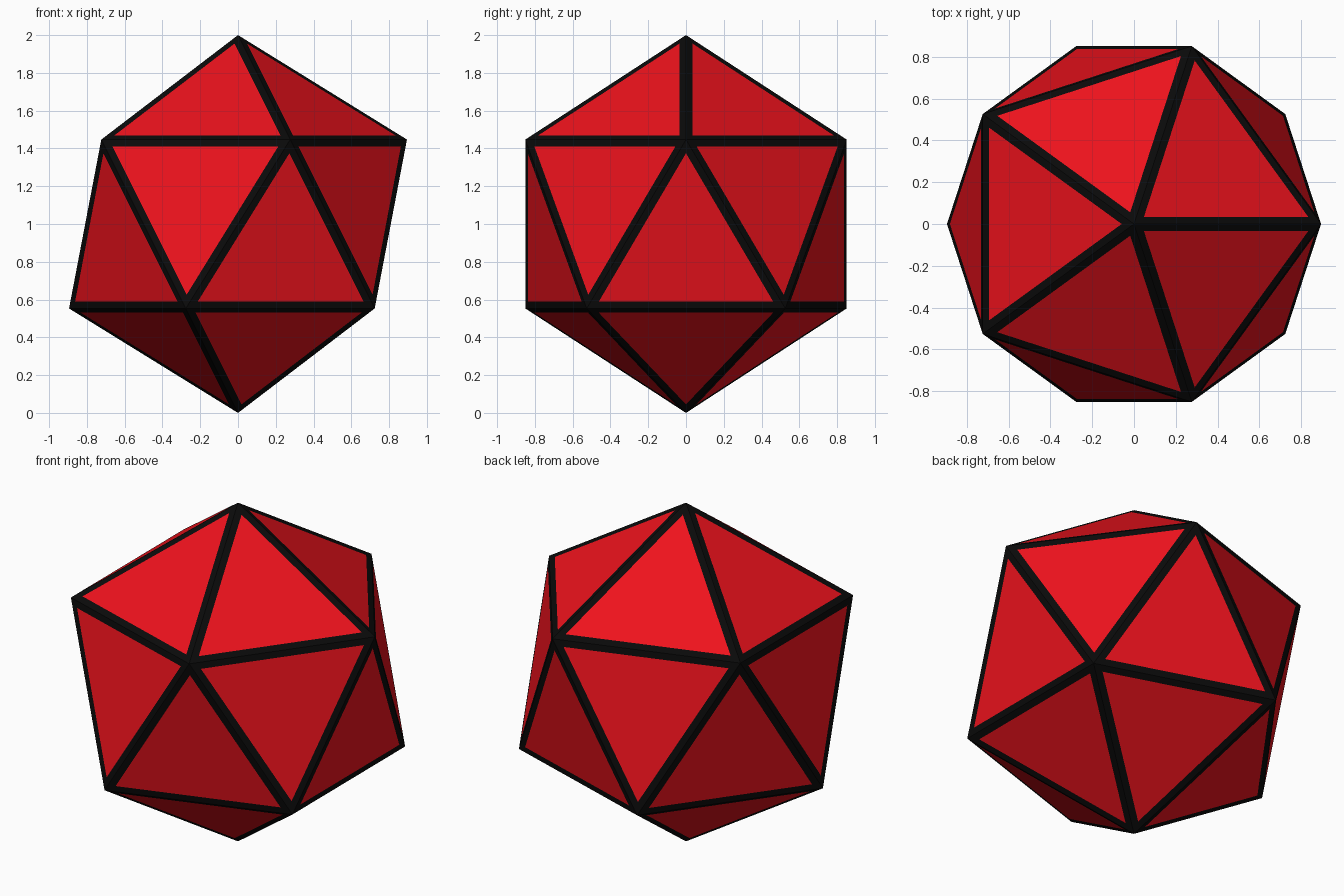
import bpy, bmesh

if "Cube" in bpy.data.objects:
    bpy.data.objects.remove(bpy.data.objects["Cube"])


def material(name, color):
    m = bpy.data.materials.new(name)
    m.diffuse_color = color
    m.use_nodes = True
    m.node_tree.nodes["Principled BSDF"].inputs["Base Color"].default_value = m.diffuse_color
    return m


# Twenty-sided solid standing on one point
bpy.ops.mesh.primitive_ico_sphere_add(subdivisions=1, radius=1, location=(0, 0, 1))
solid = bpy.context.object
solid.name = "icosahedron"
solid.data.materials.append(material("red_panel", (0.85, 0.006, 0.012, 1)))
solid.data.materials.append(material("black_edge", (0.003, 0.003, 0.003, 1)))

# Inset every triangle: red panel inside, black border along the edges
bm = bmesh.new()
bm.from_mesh(solid.data)
result = bmesh.ops.inset_individual(bm, faces=bm.faces[:], thickness=0.037,
                                    use_even_offset=True)
for f in result["faces"]:
    f.material_index = 1
for f in bm.faces:
    f.material_index = 0 if len(f.verts) == 3 else 1
    f.smooth = False
bm.to_mesh(solid.data)
bm.free()
